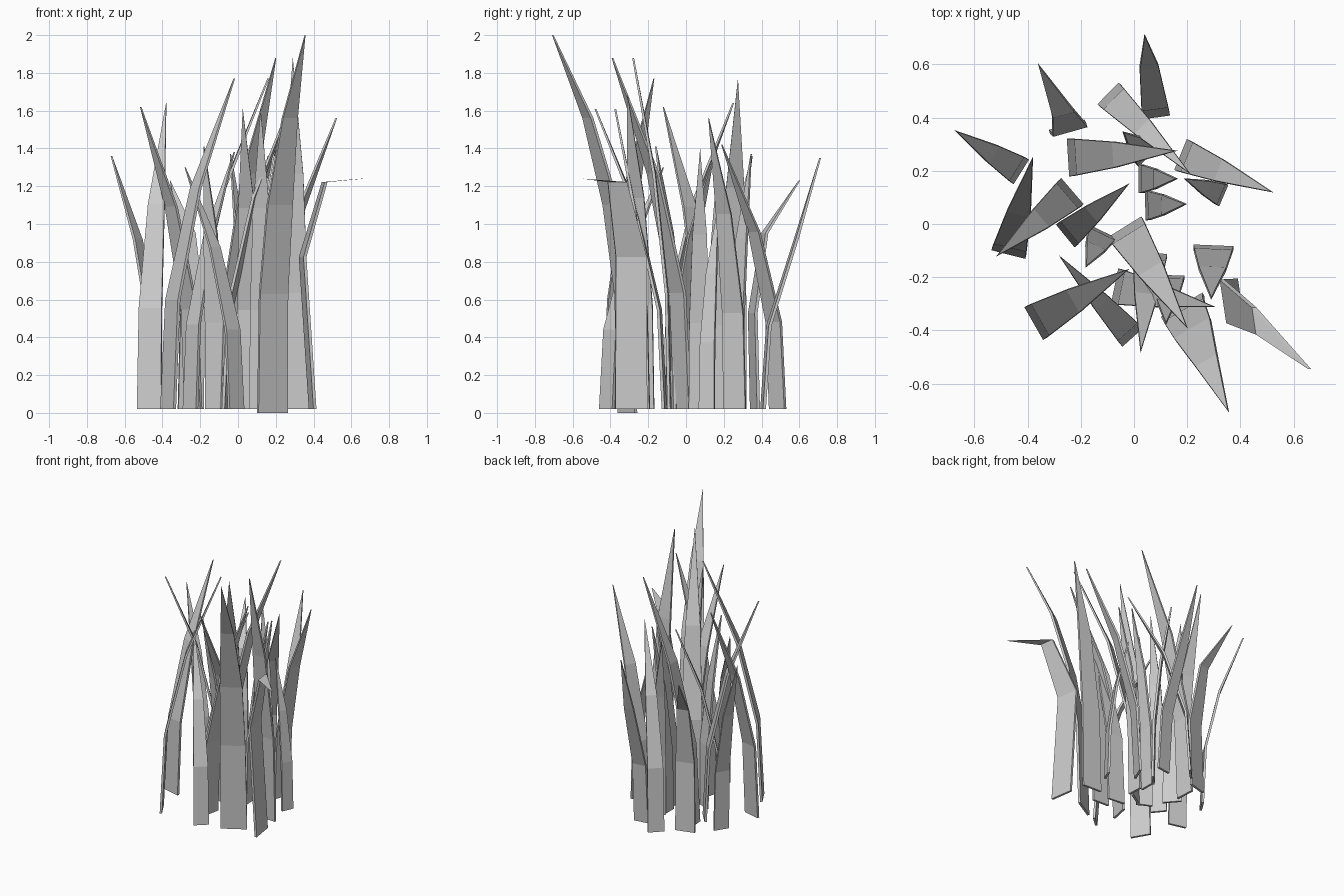
import bpy, bmesh
from mathutils import Vector

THICK = 0.016
BENDS = ((0.33, 0.07, 0.07, 0.95), (0.67, 0.42, 0.42, 0.68))


def blade(name, bx, by, tx, ty, tz, width=None, bends=BENDS, facing=None):
    """Tapering blade from base centre to a thin tip.
    bends = (height fraction, x lean, y lean, width fraction) for each bend."""
    width = width or 0.08 * tz
    z0 = 0.0 if tz > 1.9 else 0.02
    front = Vector((*(facing or (tx - bx, ty - by)), 0)).normalized()
    side = Vector((-front.y, front.x, 0))
    f = front * THICK / 2
    bm = bmesh.new()
    rings = []
    for h, lx, ly, w in ((0, 0, 0, 1), *bends):
        c = Vector((bx + (tx - bx) * lx, by + (ty - by) * ly, z0 + (tz - z0) * h))
        s = side * width * w / 2
        rings.append([bm.verts.new(c + a * s + b * f)
                      for a, b in ((-1, -1), (1, -1), (1, 1), (-1, 1))])
    bm.faces.new(rings[0])
    for lo, hi in zip(rings, rings[1:]):
        for i in range(4):
            j = (i + 1) % 4
            bm.faces.new((lo[i], lo[j], hi[j], hi[i]))
    # Short tip edge keeps the blade's thickness
    tip = Vector((tx, ty, tz))
    t0, t1 = bm.verts.new(tip - f * 0.6), bm.verts.new(tip + f * 0.6)
    a, b, c, d = rings[-1]
    for face in ((a, b, t0), (b, c, t1, t0), (c, d, t1), (d, a, t0, t1)):
        bm.faces.new(face)
    bmesh.ops.recalc_face_normals(bm, faces=bm.faces)
    me = bpy.data.meshes.new(name)
    bm.to_mesh(me)
    bm.free()
    bpy.context.collection.objects.link(bpy.data.objects.new(name, me))


# Upright blades: base x, y, then tip x, y, z
blades = [
    (-.43, .20, -.67, .35, 1.36),
    (-.47, -.107, -.38, .25, 1.64),
    (-.237, .118, -.515, -.12, 1.62),
    (-.252, -.04, -.02, .15, 1.38),
    (-.24, .25, .16, .275, 1.77),
    (-.092, .485, .21, .19, 1.42),
    (.182, .258, .52, .12, 1.56),
    (.33, .11, .19, .17, 1.09),
    (.05, .26, -.04, .345, 1.37),
    (.025, .17, .16, .17, 1.36),
    (.05, .07, .195, .075, 1.40),
    (-.12, -.035, -.18, -.16, 1.41),
    (-.032, -.018, .20, -.39, 1.88),
    (.298, -.088, .29, -.28, 1.88),
    (.06, -.115, .025, -.48, 1.61),
    (-.01, -.42, -.28, -.12, 1.30),
    (-.37, -.37, -.02, -.17, 1.77),
    (-.065, -.235, .30, -.31, 1.69),
    (.125, -.20, .12, -.375, 1.61),
]
for n, b in enumerate(blades, 1):
    blade(f"grass_blade_{n:02d}", *b)

# Tallest blade
blade("tall_blade", .183, -.31, .355, -.705, 2.0, .18,
      ((.315, .03, .05, .95), (.55, .22, .22, .85), (.78, .53, .53, .5)), (.5, -.86))

# Blades with stronger bends
blade("outward_blade", .082, .408, .04, .71, 1.35, .105,
      ((.33, .1, .1, .95), (.69, .6, .6, .68)))
blade("bent_blade", -.25, .365, -.36, .60, 1.23, .14,
      ((.42, -.08, -.05, .95), (.77, .15, .22, .6)), (-.27, .96))
blade("drooping_blade", .395, -.29, .66, -.545, 1.24, .17,
      ((.66, -.2, 0, .97), (.985, .24, .29, .6)), (1, .15))
